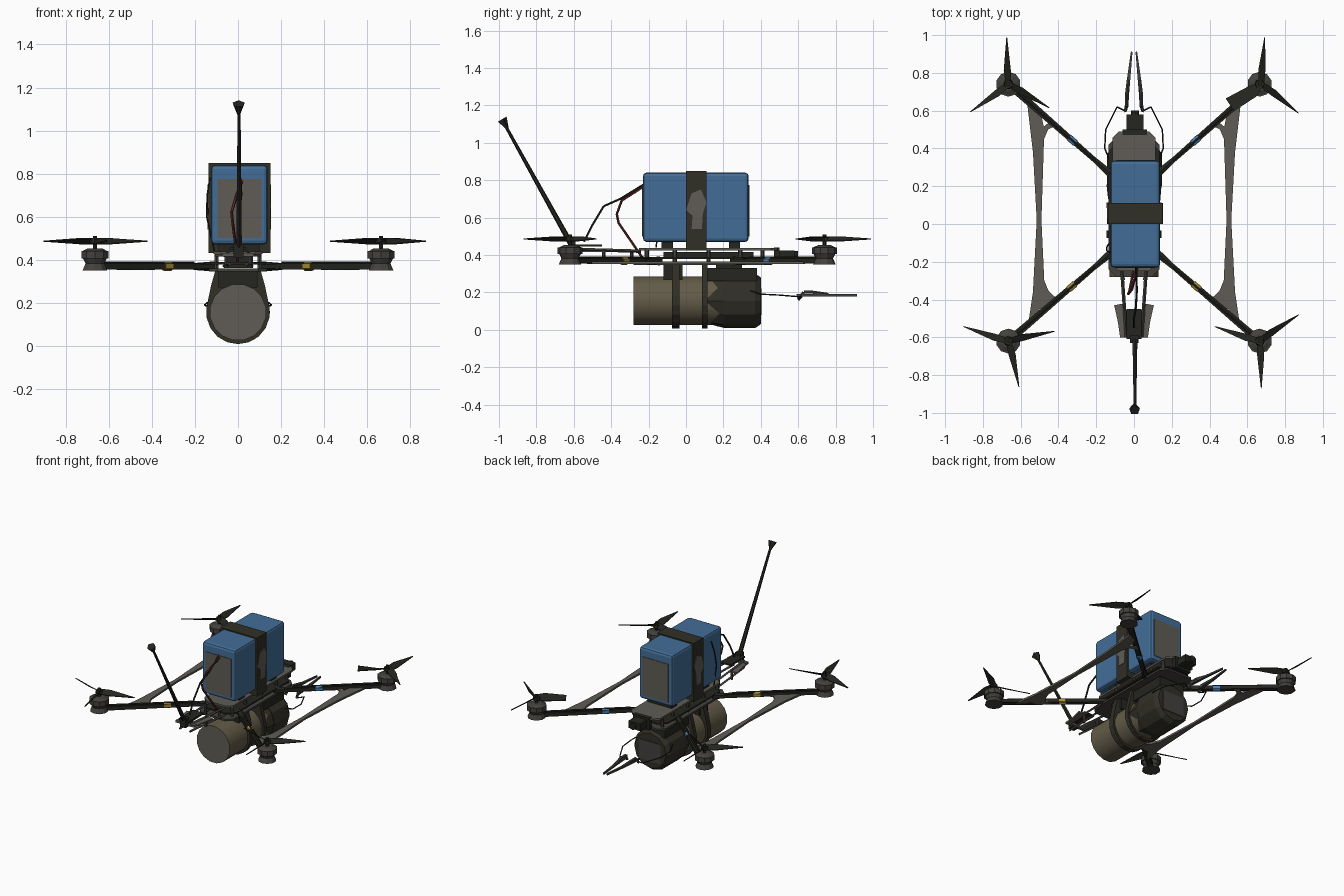
import bpy, bmesh, math
from mathutils import Vector, Matrix

if "Cube" in bpy.data.objects:
    bpy.data.objects.remove(bpy.data.objects["Cube"])

def mat(name, r, g, b):
    m = bpy.data.materials.new(name)
    m.diffuse_color = (r, g, b, 1)
    m.use_nodes = True
    m.node_tree.nodes["Principled BSDF"].inputs["Base Color"].default_value = m.diffuse_color
    return m

BLACK = mat("carbon_black", .018, .018, .014)
OLIVE = mat("dark_tape", .030, .028, .019)
METAL = mat("dark_metal", .055, .053, .047)
GREY = mat("warm_grey", .115, .108, .092)
TAN = mat("tan", .125, .105, .065)
BLUE = mat("battery_blue", .055, .155, .31)
RED = mat("wire_red", .12, .02, .02)
YELLOW = mat("tag_yellow", .40, .28, .03)
CYAN = mat("tag_blue", .06, .22, .50)

# ---- helpers that add shapes to a bmesh ----
def box(bm, x, y, z):
    m = Matrix.Translation([(a + b) / 2 for a, b in (x, y, z)]) @ Matrix.Diagonal([b - a for a, b in (x, y, z)] + [1])
    return bmesh.ops.create_cube(bm, size=1, matrix=m)

def rod(bm, p, q, r1, r2=None, n=6, spin=0):
    p, q = Vector(p), Vector(q)
    d = q - p
    m = Matrix.Translation((p + q) / 2) @ d.to_track_quat('Z', 'Y').to_matrix().to_4x4() @ Matrix.Rotation(spin, 4, 'Z')
    bmesh.ops.create_cone(bm, cap_ends=True, segments=n, radius1=r1, radius2=r1 if r2 is None else r2,
                          depth=d.length, matrix=m)

def wire(bm, pts, r):
    for a, b in zip(pts, pts[1:]):
        rod(bm, a, b, r, n=5)

def prism(bm, pts, axis, lo, hi):
    def at(p, h):
        v = list(p)
        v.insert(axis, h)
        return bm.verts.new(v)
    a, b = [at(p, lo) for p in pts], [at(p, hi) for p in pts]
    n = len(pts)
    bm.faces.new(a)
    bm.faces.new(b[::-1])
    for i in range(n):
        bm.faces.new((a[i], b[i], b[(i + 1) % n], a[(i + 1) % n]))

def finish(name, bm, *mats, rule=None):
    bmesh.ops.recalc_face_normals(bm, faces=bm.faces)
    if rule:
        for f in bm.faces:
            f.material_index = rule(f)
    me = bpy.data.meshes.new(name)
    bm.to_mesh(me)
    bm.free()
    for m in mats:
        me.materials.append(m)
    o = bpy.data.objects.new(name, me)
    bpy.context.collection.objects.link(o)
    return o

def part(name, m, *calls):
    bm = bmesh.new()
    for fn, *args in calls:
        fn(bm, *args)
    return finish(name, bm, m)

# ---- battery with grey end labels and wide strap ----
battery = part("battery", BLUE, (box, (-.125, .138), (-.23, .335), (.47, .84)))
bev = battery.modifiers.new("round", 'BEVEL')
bev.width, bev.segments = .018, 2
for name, y in (("battery_label_front", -.234), ("battery_label_back", .331)):
    part(name, GREY, (box, (-.095, .11), (y, y + .008), (.50, .775)))
part("battery_strap", OLIVE, (box, (-.138, .15), (0, .11), (.43, .848)))
patch = [(.0, .64), (.03, .73), (.08, .75), (.11, .68), (.09, .62), (.085, .54), (.03, .54), (.035, .61)]
for x in (-.142, .146):
    part("strap_patch", GREY, (prism, patch, 0, x, x + .008))
part("battery_pads", BLACK, (box, (-.09, .10), (-.13, -.07), (.43, .475)), (box, (-.09, .10), (.23, .29), (.43, .475)))

# ---- body plates and standoffs ----
def plate(w, y0, y1, c):
    return [(-w + c, y0), (w - c, y0), (w, y0 + c), (w, y1 - c), (w - c, y1), (-w + c, y1), (-w, y1 - c), (-w, y0 + c)]

part("lower_plate", METAL, (prism, plate(.135, -.28, .46, .04), 2, .345, .358))
part("middle_plate", BLACK, (prism, plate(.13, -.25, .44, .05), 2, .378, .388))
part("upper_plate", GREY, (prism, plate(.115, -.25, .49, .035), 2, .425, .438))
part("standoffs", METAL, *[(rod, (s * .1, y, .35), (s * .1, y, .43), .011)
                           for s in (-1, 1) for y in (-.21, -.06, .12, .29, .41)])
part("electronics", BLACK, (box, (-.06, .06), (-.12, .36), (.388, .415)))
part("tail_camera", BLACK, (box, (-.04, .05), (.47, .58), (.375, .425)), (rod, (.005, .55, .40), (.005, .60, .40), .022, .022, 8),
     (box, (-.06, .07), (.47, .50), (.36, .44)))

# ---- nose bracket and antenna ----
part("nose_rails", METAL, *[(rod, (s * .065, -.24, z), (s * .04, -.6, z + .01), .009, .009, 4)
                            for s in (-1, 1) for z in (.37, .42)],
     *[(rod, (s * .055, y, .36), (s * .055, y, .43), .009) for s in (-1, 1) for y in (-.29, -.44)])
part("nose_wings", GREY, *[(prism, [(s * .05, -.42), (s * .105, -.43), (s * .085, -.52), (s * .075, -.59), (s * .045, -.59)], 2, .415, .425)
                           for s in (-1, 1)],
     (box, (-.075, .075), (-.60, -.575), (.415, .43)))
part("antenna_mount", BLACK, (box, (-.04, .04), (-.61, -.45), (.445, .457)), (box, (-.02, .025), (-.63, -.59), (.41, .475)))
part("antenna", BLACK, (rod, (.005, -.61, .45), (.005, -.965, 1.09), .015, .008),
     (rod, (.003, -.955, 1.075), (.003, -.985, 1.125), .008, .03, 5))

# ---- four arms with motors, side bars and tags ----
arms, motors, tops, shafts = [], [], [], []
for sx in (-1, 1):
    for inner, outer, my, tag in ((.27, .74, .74, CYAN), (-.16, -.62, -.62, YELLOW)):
        a, b = Vector((sx * .13, inner, .368)), Vector((sx * .665, outer, .368))
        d = (b - a).normalized()
        n = Vector((-d.y, d.x, 0))
        quad = [a - n * .012, a + n * .012, b + n * .02, b - n * .02]
        arms.append((prism, [v.xy for v in quad], 2, .355, .381))
        # clamp near the body and cable on top of the arm
        arms.append((rod, a - d * .03, a + d * .10, .024, .016, 6))
        arms.append((rod, a + d * .1 + Vector((0, 0, .017)), b + Vector((0, 0, .017)), .007, .007, 5))
        t = a + d * .24
        part("arm_tag", tag, (rod, t, t + d * .045, .021, .021, 6))
        motors.append((rod, (b.x, my, .35), (b.x, my, .385), .06, .045, 10))
        tops += [(rod, (b.x, my, .382), (b.x, my, .405), .046, .058, 10), (rod, (b.x, my, .405), (b.x, my, .44), .066, .066, 10),
                 (rod, (b.x, my, .44), (b.x, my, .452), .06, .035, 10)]
        shafts += [(rod, (b.x, my, .45), (b.x, my, .51), .011), (rod, (b.x, my, .474), (b.x, my, .496), .026, .022, 8)]
part("arms", BLACK, *arms)
part("motor_mounts", METAL, *motors)
part("motors", METAL, *tops)
part("propeller_hubs", BLACK, *shafts)

for sx in (-1, 1):
    # tapered bar, wide at its ends and narrow in the middle, plus two short braces
    outline = [(.565, .635), (.535, .38), (.515, .02), (.535, -.36), (.56, -.53), (.515, -.48), (.45, -.36),
               (.475, -.30), (.49, .02), (.478, .40), (.475, .50), (.495, .60)]
    part("side_bar", GREY, (prism, [(sx * x, y) for x, y in outline], 2, .352, .366),
         (prism, [(sx * .48, .44), (sx * .455, .50), (sx * .405, .525), (sx * .435, .55), (sx * .485, .51)], 2, .352, .366),
         (prism, [(sx * .485, -.32), (sx * .42, -.385), (sx * .385, -.37), (sx * .43, -.44), (sx * .50, -.45)], 2, .352, .366))

# ---- three-blade propellers: (x, y, [blade angles]) ----
def blade(bm, cx, cy, deg, length, wide):
    a = math.radians(deg)
    d, n = Vector((math.cos(a), math.sin(a), 0)), Vector((-math.sin(a), math.cos(a), 0))
    c = Vector((cx, cy, .483))
    w = .04 if wide else .022
    end = w if wide else .002
    up = Vector((0, 0, .012))
    pts = [c - n * .014 - up, c + n * .014 + up, c + d * length * .3 + n * w + up, c + d * length + n * end,
           c + d * length - n * end, c + d * length * .3 - n * w * .7 - up]
    lo, hi = [bm.verts.new(p) for p in pts], [bm.verts.new(p + Vector((0, 0, .005))) for p in pts]
    bm.faces.new(lo)
    bm.faces.new(hi)
    for i in range(6):
        j = (i + 1) % 6
        bm.faces.new((lo[i], lo[j], hi[j], hi[i]))

for x, y, angles in ((-.665, .74, (92, -30, 216)), (.675, .74, (86, -38, 213)),
                     (-.665, -.62, (162, 12, -77)), (.665, -.62, (34, 162, -88))):
    part("propeller", BLACK, *[(blade, x, y, t, .20 if (x > 0 and t == 213) else .25, x > 0 and t == 213) for t in angles])

# ---- canister slung below: tan tube, grey nose, dark taped tail ----
CZ = .155
bm = bmesh.new()
rod(bm, (0, .36, CZ), (0, -.28, CZ), .132, .132, 16, math.pi / 16)
can = finish("canister", bm, TAN, GREY, rule=lambda f: 1 if f.normal.y < -.9 else 0)
bm = bmesh.new()
rod(bm, (.003, .20, CZ), (.003, .37, CZ), .146, .146, 12)
rod(bm, (.003, .37, CZ), (.003, .40, CZ), .146, .125, 12)
finish("taped_tail", bm, OLIVE)
# ragged edge of the tape: shell tiles that reach forward by different amounts
bm = bmesh.new()
for i in range(12):
    a0, a1 = (2 * math.pi * (i + k) / 12 for k in (0, 1))
    f0, f1 = (.10, .17, .13, .18)[i % 4], (.17, .13, .18, .10)[i % 4]
    bm.faces.new([bm.verts.new((r * math.cos(a), y, CZ + r * math.sin(a))) for r, a, y in
                  ((.137, a0, f0), (.137, a1, f1), (.146, a1, .21), (.146, a0, .21))])
finish("tape_edge", bm, OLIVE)
part("tail_patch", METAL, (box, (-.08, .09), (.395, .404), (.08, .22)))
bpy.context.view_layer.objects.active = can
can.select_set(True)
bpy.ops.object.shade_smooth_by_angle(angle=math.radians(35))

# straps wrap the canister and rise to the lower plate
R = .148
loop = [(R * math.cos(t), CZ + R * math.sin(t)) for t in (math.radians(170 + i * 20) for i in range(11))]
loop += [(.125, .28), (.105, .35), (-.105, .35), (-.125, .28)]
for y, w in ((-.075, .04), (.085, .03)):
    part("canister_strap", OLIVE, (prism, loop, 1, y, y + w))
part("canister_saddles", BLACK, (box, (-.09, .09), (-.12, -.02), (.27, .35)), (box, (-.10, .10), (.10, .38), (.26, .33)),
     (box, (-.07, .07), (.16, .30), (.32, .35)))

# ---- wires ----
part("black_battery_wire", BLACK, (wire, [(.01, -.22, .78), (.015, -.35, .70), (.01, -.44, .66), (0, -.50, .56), (0, -.545, .47)], .006))
part("red_battery_wire", RED, (wire, [(.02, -.22, .77), (-.01, -.345, .69), (-.03, -.37, .62), (-.025, -.36, .57), (0, -.23, .38)], .007))
for s in (-1, 1):
    part("tail_wire", BLACK, (wire, [(s * .13, .34, .21), (s * .155, .40, .19), (s * .15, .50, .185), (s * .09, .62, .175),
                                     (s * .05, .60, .165)], .004))
    # flat feeler that widens and then tapers to a point
    part("tail_feeler", METAL, (prism, [(s * .05, .59), (s * .03, .62), (s * .025, .70), (s * .008, .91), (s * .016, .915),
                                        (s * .04, .75), (s * .048, .66)], 2, .178, .19),
         (wire, [(s * .045, .60, .16), (s * .04, .63, .20), (s * .04, .68, .20), (s * .03, .76, .188)], .009))
part("side_wire", BLACK, (wire, [(-.13, -.1, .78), (-.143, -.12, .70), (-.145, -.14, .60), (-.11, -.16, .44)], .004))
